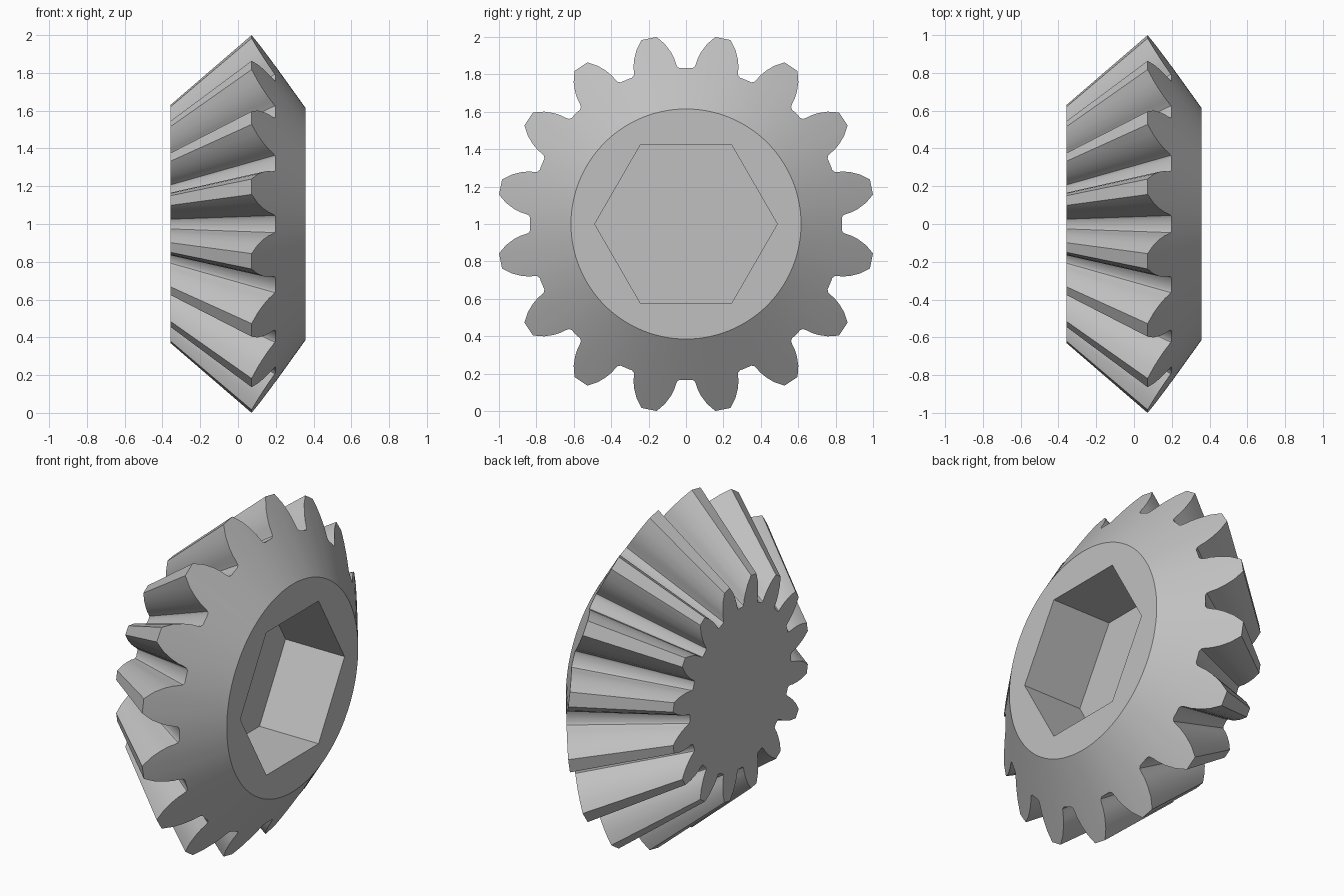
import bpy, bmesh, math
from mathutils import Vector

cube = bpy.data.objects.get("Cube")
if cube:
    bpy.data.objects.remove(cube)

TEETH = 16
PITCH = 360 / TEETH
TIP_R, TIP_X = 1.012, 0.072       # widest point of the teeth
FACE_R, FACE_X = 0.615, 0.357     # flat hub face
SMALL_X, APEX_X = -0.357, -1.09   # narrow end and cone apex
HEX_R, FLOOR_X = 0.488, -0.03     # hexagonal socket

# Half a tooth gap: angle from the valley centre, radius
HALF = [(0, .834), (2.2, .834), (3.1, .841), (3.6, .859), (4.0, .885),
        (5.0, .922), (6.6, .967), (8.9, TIP_R)]

steel = bpy.data.materials.new("steel_grey")
steel.use_nodes = True
colour = (0.53, 0.53, 0.53, 1)
steel.diffuse_color = colour
steel.node_tree.nodes["Principled BSDF"].inputs["Base Color"].default_value = colour


def polar(x, r, degrees):
    a = math.radians(degrees)
    return Vector((x, r * math.sin(a), r * math.cos(a) + 1))


def back_cone_x(r):
    return TIP_X + (FACE_X - TIP_X) * (TIP_R - r) / (TIP_R - FACE_R)


def strip(bm, a, b):
    """Close two matching rings with quads."""
    for i in range(len(a)):
        j = (i + 1) % len(a)
        bm.faces.new((a[i], a[j], b[j], b[i]))


def loop_edges(bm, ring):
    return [bm.edges.get((v, ring[(i + 1) % len(ring)])) for i, v in enumerate(ring)]


# Full toothed outline
outline = []
for t in range(TEETH):
    gap = HALF + [(PITCH - a, r) for a, r in reversed(HALF[1:])]
    outline += [(a + t * PITCH, r) for a, r in gap]

bm = bmesh.new()
large, small, hub = [], [], []
for a, r in outline:
    x = back_cone_x(r)
    shrink = (SMALL_X - APEX_X) / (x - APEX_X)
    large.append(bm.verts.new(polar(x, r, a)))
    small.append(bm.verts.new(polar(SMALL_X, r * shrink, a)))
    hub.append(bm.verts.new(polar(FACE_X, FACE_R, a)))

# Tooth flanks, back cone and narrow end
strip(bm, large, small)
strip(bm, hub, large)
bm.faces.new(small)

# Hexagonal socket
mouth = [bm.verts.new(polar(FACE_X, HEX_R, 30 + 60 * i)) for i in range(6)]
floor = [bm.verts.new(polar(FLOOR_X, HEX_R, 30 + 60 * i)) for i in range(6)]
strip(bm, mouth, floor)
bm.faces.new(floor)

# Flat hub face around the socket
bmesh.ops.triangle_fill(bm, use_beauty=True, normal=(1, 0, 0),
                        edges=loop_edges(bm, hub) + loop_edges(bm, mouth))
bmesh.ops.recalc_face_normals(bm, faces=bm.faces[:])

mesh = bpy.data.meshes.new("bevel_gear")
bm.to_mesh(mesh)
bm.free()
mesh.materials.append(steel)
gear = bpy.data.objects.new("bevel_gear", mesh)
bpy.context.collection.objects.link(gear)
bpy.context.view_layer.objects.active = gear
gear.select_set(True)
bpy.ops.object.shade_smooth_by_angle(angle=math.radians(32))
